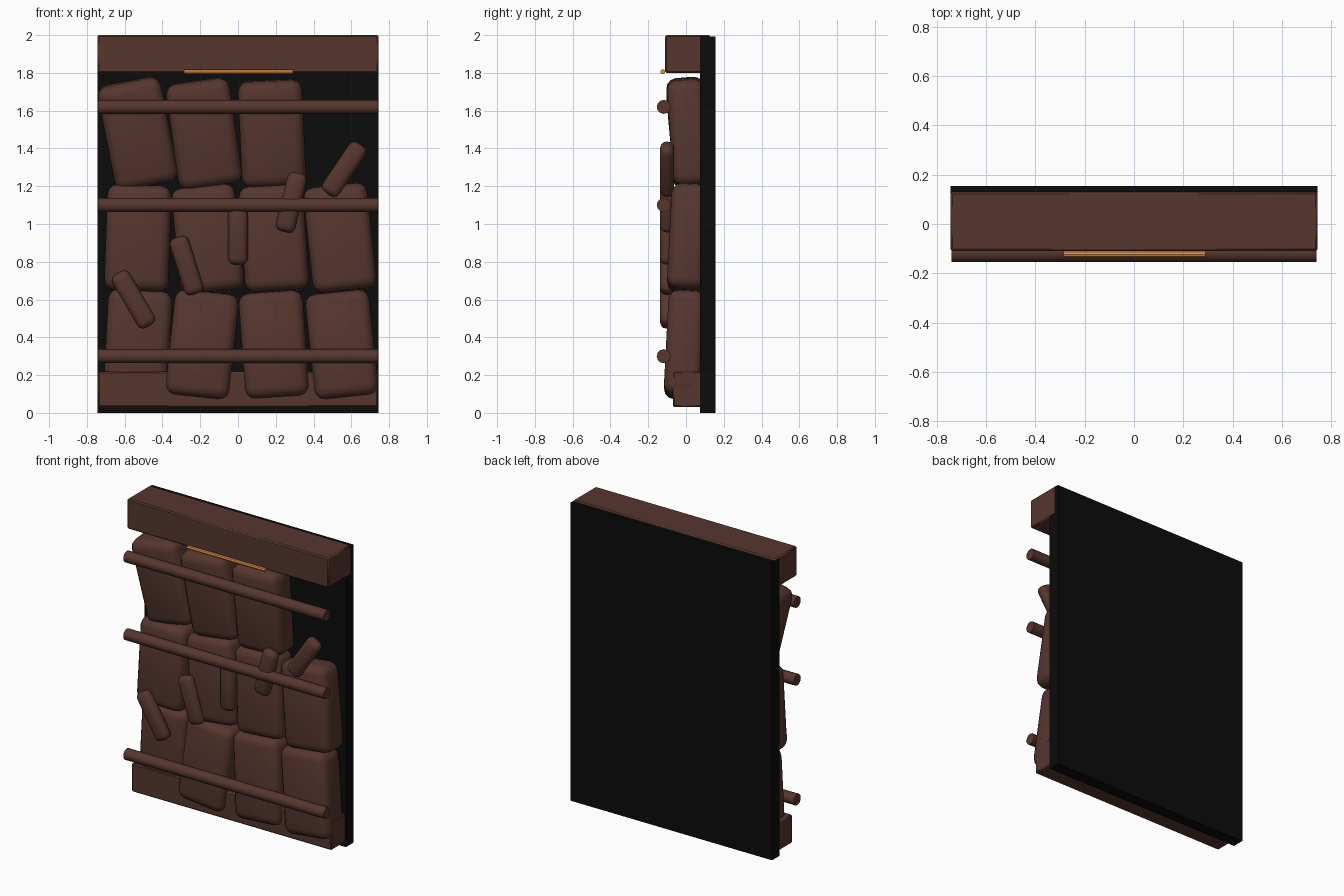
import bpy, bmesh, math
from mathutils import Matrix, Vector

if "Cube" in bpy.data.objects:
    bpy.data.objects.remove(bpy.data.objects["Cube"])


def material(name, rgb):
    m = bpy.data.materials.new(name)
    m.diffuse_color = (*rgb, 1)
    m.use_nodes = True
    m.node_tree.nodes["Principled BSDF"].inputs["Base Color"].default_value = m.diffuse_color
    return m


BROWN = material("dark brown", (0.095, 0.037, 0.028))
BLACK = material("black", (0.0035, 0.0035, 0.0035))
ORANGE = material("orange", (0.75, 0.27, 0.07))


def finish(name, bm, mat, matrix=Matrix(), smooth=True):
    bmesh.ops.transform(bm, matrix=matrix, verts=bm.verts)
    mesh = bpy.data.meshes.new(name)
    bm.to_mesh(mesh)
    bm.free()
    mesh.materials.append(mat)
    if smooth:
        mesh.shade_smooth()
        mesh.set_sharp_from_angle(angle=math.radians(40))
    obj = bpy.data.objects.new(name, mesh)
    bpy.context.collection.objects.link(obj)
    return obj


def block(name, centre, size, mat, bevel=0, segments=1, roll=0, pitch=0):
    """Bevelled box; roll turns it in the front view, pitch leans its top forward."""
    bm = bmesh.new()
    bmesh.ops.create_cube(bm, size=1, matrix=Matrix.Diagonal((*size, 1)))
    if bevel:
        bmesh.ops.bevel(bm, geom=bm.edges[:], offset=bevel, segments=segments,
                        profile=0.5, affect='EDGES', clamp_overlap=True)
    matrix = (Matrix.Translation(centre)
              @ Matrix.Rotation(math.radians(-roll), 4, 'Y')
              @ Matrix.Rotation(math.radians(pitch), 4, 'X'))
    return finish(name, bm, mat, matrix, smooth=bool(bevel))


def rod(name, x0, x1, y, z, radius, mat, sides):
    bm = bmesh.new()
    bmesh.ops.create_cone(bm, cap_ends=True, segments=sides, radius1=radius,
                          radius2=radius, depth=x1 - x0)
    matrix = (Matrix.Translation(((x0 + x1) / 2, y, z))
              @ Matrix.Rotation(math.pi / 2, 4, 'Y'))
    return finish(name, bm, mat, matrix)


# backing panel and the two beams
block("back_panel", (0, 0.115, 0.996), (1.49, 0.08, 1.992), BLACK)
block("top_beam", (0, 0.01, 1.9), (1.49, 0.24, 0.2), BROWN, 0.008)
block("bottom_beam", (0, 0.01, 0.125), (1.48, 0.16, 0.19), BROWN, 0.008)

# rounded slabs: x, z, roll, pitch, y centre
slabs = [
    (-0.53, 1.48, 11, 5, 0.015), (-0.18, 1.48, 8, 4, 0.015),
    (0.18, 1.48, 2.5, 4, 0.015),
    (-0.53, 0.925, -2, -2, 0.015), (-0.16, 0.92, 6, -3, 0.015),
    (0.19, 0.925, 4, -3, 0.015), (0.54, 0.925, 6, -3, 0.012),
    (-0.53, 0.37, -3, 0, 0.035), (-0.19, 0.36, -6, -3, -0.005),
    (0.19, 0.36, 4, -3, -0.005), (0.55, 0.36, 6, -3, -0.005),
]
for i, (x, z, roll, pitch, y) in enumerate(slabs):
    block(f"slab_{i + 1}", (x, y, z), (0.34, 0.2, 0.56), BROWN, 0.055, 3, roll, pitch)

# horizontal bars
for i, z in enumerate((0.30, 1.10, 1.62)):
    rod(f"bar_{i + 1}", -0.74, 0.74, -0.118, z, 0.037, BROWN, 12)

# short stubby pegs: upper and lower end points in the front view
pegs = [
    ((-0.635, 0.74), (-0.47, 0.46)), ((-0.32, 0.93), (-0.225, 0.63)),
    ((0.0, 1.1), (0.0, 0.785)), ((0.32, 1.27), (0.245, 0.96)),
    ((0.65, 1.42), (0.475, 1.16)),
]
for i, ((xa, za), (xb, zb)) in enumerate(pegs):
    length = math.hypot(xa - xb, za - zb)
    roll = math.degrees(math.atan2(xb - xa, za - zb))
    block(f"peg_{i + 1}", ((xa + xb) / 2, -0.1, (za + zb) / 2),
          (0.105, 0.075, length), BROWN, 0.034, 3, roll)

# glowing strip under the top beam
rod("light_strip", -0.285, 0.29, -0.123, 1.806, 0.013, ORANGE, 8)
